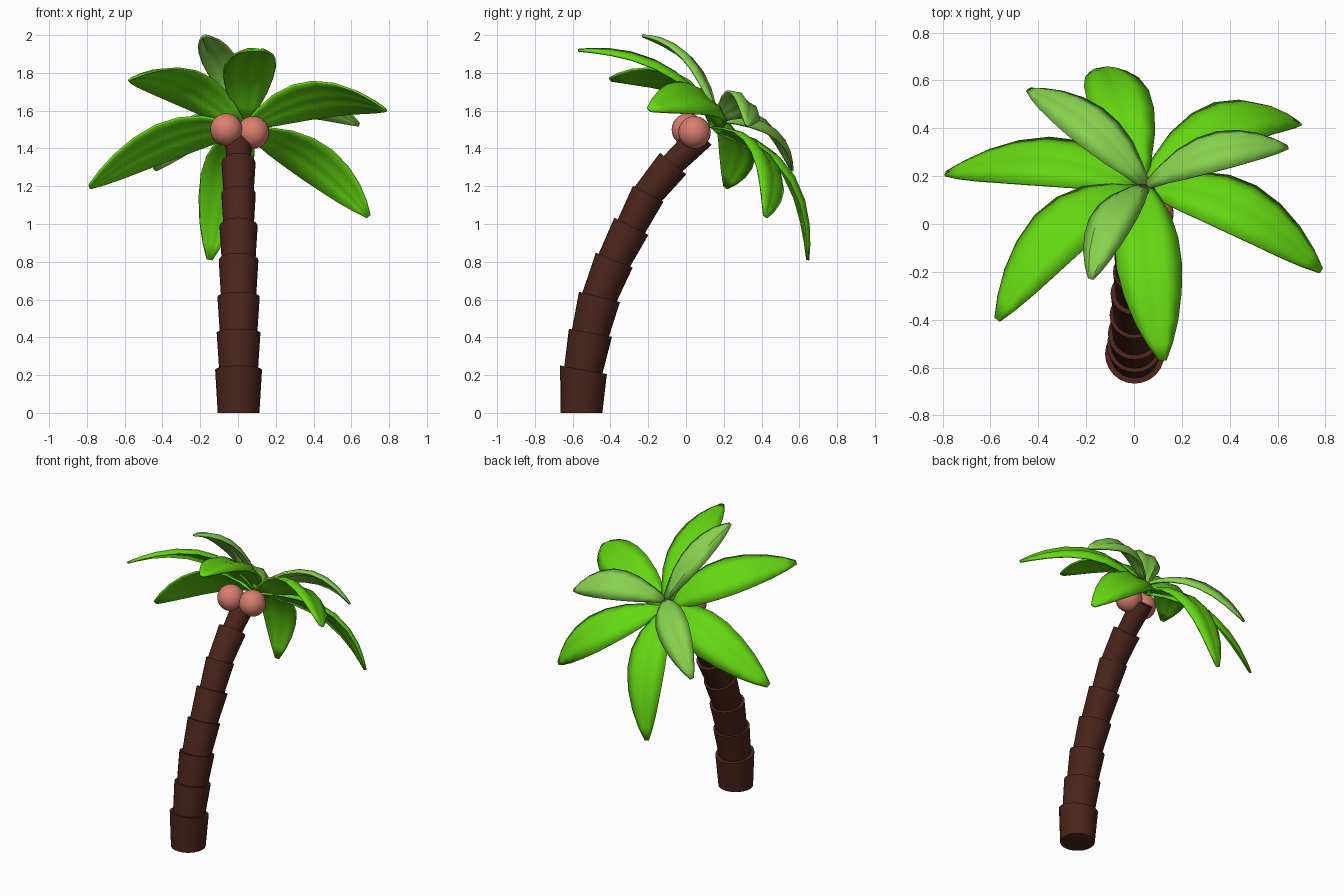
import bpy, bmesh
from mathutils import Vector, Matrix

if "Cube" in bpy.data.objects:
    bpy.data.objects.remove(bpy.data.objects["Cube"])


def material(name, rgb):
    m = bpy.data.materials.new(name)
    m.diffuse_color = (*rgb, 1)
    m.use_nodes = True
    m.node_tree.nodes["Principled BSDF"].inputs["Base Color"].default_value = m.diffuse_color
    return m


BARK = material("bark", (0.07, 0.018, 0.011))
LEAF = material("leaf", (0.13, 0.68, 0.006))
YOUNG = material("young_leaf", (0.24, 0.64, 0.075))
SHELL = material("coconut_shell", (0.70, 0.21, 0.16))


def finish(bm, name, mat, angle):
    me = bpy.data.meshes.new(name)
    bm.to_mesh(me)
    bm.free()
    me.materials.append(mat)
    ob = bpy.data.objects.new(name, me)
    bpy.context.collection.objects.link(ob)
    bpy.ops.object.select_all(action='DESELECT')
    ob.select_set(True)
    bpy.context.view_layer.objects.active = ob
    bpy.ops.object.shade_smooth_by_angle(angle=angle)
    return ob


# Trunk: leaning stack of flared segments, (y, z, top radius) at each joint
joints = [(-0.553, 0.0, 0.11), (-0.543, 0.228, 0.124), (-0.506, 0.424, 0.116),
          (-0.458, 0.614, 0.112), (-0.38, 0.808, 0.105), (-0.289, 0.988, 0.101),
          (-0.2, 1.16, 0.091), (-0.068, 1.32, 0.090), (0.085, 1.47, 0.072)]
SIDES = 24
bm = bmesh.new()
for i in range(len(joints) - 1):
    (y0, z0, _), (y1, z1, r1) = joints[i], joints[i + 1]
    a, b = Vector((0.003, y0, z0)), Vector((0.003, y1, z1))
    axis = (b - a).normalized()
    if i:
        a -= axis * 0.03
    low = r1 * (0.87 if i else 0.89)
    tilt = Vector((0, 0, 1)).rotation_difference(axis).to_matrix().to_4x4()
    ret = bmesh.ops.create_cone(bm, cap_ends=True, segments=SIDES, radius1=low, radius2=r1,
                                depth=(b - a).length,
                                matrix=Matrix.Translation((a + b) / 2) @ tilt)
    if i == 0:  # keep the foot flat on the ground, top slanted with the lean
        for v in ret['verts']:
            if v.co.z < 0.1:
                v.co.z = 0
            else:
                v.co.z -= (v.co.y - y1) * 0.14
finish(bm, "trunk", BARK, 0.5)

# Coconuts
for n, c in enumerate([(-0.062, 0.01, 1.50), (0.08, 0.045, 1.485)]):
    bm = bmesh.new()
    bmesh.ops.create_uvsphere(bm, u_segments=24, v_segments=16, radius=0.086,
                              matrix=Matrix.Translation(c))
    finish(bm, f"coconut_{n + 1}", SHELL, 1.0)

# Fronds: bent blades arranged around the leaning crown axis
CROWN = Vector((0, 0.68, 0.73))
OUTLINE = [(0, 0.2), (0.12, 0.5), (0.25, 0.8), (0.4, 0.97), (0.55, 1.0), (0.7, 0.88),
           (0.83, 0.66), (0.93, 0.38), (1, 0.1)]
SECTION = [(-1, -0.022), (-0.5, 0.01), (-0.12, 0.0), (0.12, 0.0), (0.5, 0.01), (1, -0.022)]


def frond(name, mat, base, mid, tip, width):
    p, m, q = Vector(base), Vector(mid), Vector(tip)
    bm = bmesh.new()
    rows = []
    for t, w in OUTLINE:
        # parabola through base, middle and tip
        c = p * (2 * (t - .5) * (t - 1)) + m * (4 * t * (1 - t)) + q * (2 * t * (t - .5))
        d = p * (4 * t - 3) + m * (4 - 8 * t) + q * (4 * t - 1)
        side = CROWN.cross(q - p).normalized()
        up = d.cross(side).normalized()
        if up.dot(CROWN) < 0:
            up = -up
        rows.append([bm.verts.new(c + side * (u * w * width / 2) + up * (h * w))
                     for u, h in SECTION])
    for r, s in zip(rows, rows[1:]):
        for k in range(len(SECTION) - 1):
            bm.faces.new((r[k], r[k + 1], s[k + 1], s[k]))
    bmesh.ops.recalc_face_normals(bm, faces=bm.faces)
    if sum((f.normal.dot(CROWN) for f in bm.faces)) < 0:
        bmesh.ops.reverse_faces(bm, faces=bm.faces)
    ob = finish(bm, name, mat, 0.9)
    sol = ob.modifiers.new("thickness", 'SOLIDIFY')
    sol.thickness = 0.012
    sol.offset = 0


LOW, HIGH = (0.03, 0.15, 1.50), (0.05, 0.16, 1.55)
fronds = [
    ("left_frond", LEAF, LOW, (-0.36, 0.275, 1.46), (-0.785, 0.21, 1.195), 0.28),
    ("front_left_frond", LEAF, LOW, (-0.29, 0.0, 1.745), (-0.57, -0.40, 1.765), 0.28),
    ("front_frond", LEAF, (0.04, 0.17, 1.53), (0.06, -0.13, 1.835), (0.12, -0.57, 1.92), 0.27),
    ("right_frond", LEAF, LOW, (0.42, 0.09, 1.675), (0.78, -0.195, 1.605), 0.29),
    ("back_right_frond", LEAF, LOW, (0.39, 0.43, 1.35), (0.69, 0.42, 1.04), 0.27),
    ("back_frond", LEAF, LOW, (-0.06, 0.53, 1.29), (-0.15, 0.645, 0.81), 0.26),
    ("young_right_frond", YOUNG, HIGH, (0.34, 0.315, 1.65), (0.64, 0.32, 1.525), 0.21),
    ("young_back_frond", YOUNG, HIGH, (-0.18, 0.42, 1.53), (-0.44, 0.56, 1.285), 0.21),
    ("young_front_frond", YOUNG, HIGH, (-0.09, 0.03, 1.86), (-0.18, -0.23, 1.995), 0.18),
]
for f in fronds:
    frond(*f)
